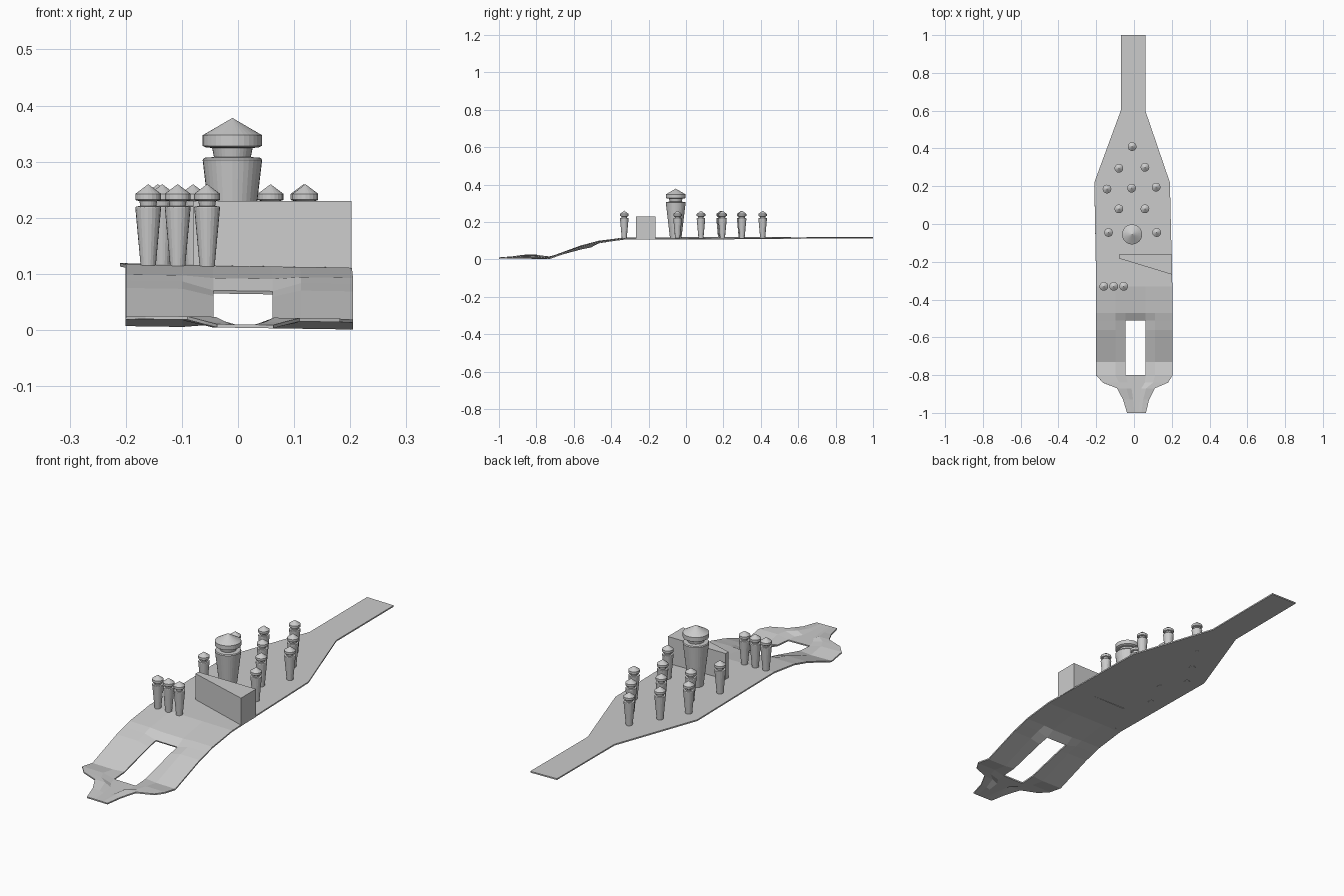
import bpy
import bmesh
import math

default_cube = bpy.data.objects.get("Cube")
if default_cube:
    bpy.data.objects.remove(default_cube, do_unlink=True)

# One plain grey for everything
grey = bpy.data.materials.new("plain_grey")
grey.use_nodes = True
colour = (0.6, 0.6, 0.6, 1)
grey.diffuse_color = colour
grey.node_tree.nodes["Principled BSDF"].inputs["Base Color"].default_value = colour


def finish(name, bm):
    """Turn a bmesh into a flat-shaded grey object."""
    bmesh.ops.recalc_face_normals(bm, faces=bm.faces)
    mesh = bpy.data.meshes.new(name)
    bm.to_mesh(mesh)
    bm.free()
    mesh.materials.append(grey)
    obj = bpy.data.objects.new(name, mesh)
    bpy.context.collection.objects.link(obj)
    return obj


def build_deck():
    """Loft a thin ramped sheet from cross rows, leaving the window open."""
    # y, left x, right x, height of the sides, height of the middle
    rows = [
        (-1.0, -.037, .063, .010, .010),
        (-.93, -.058, .08, .015, .010),
        (-.87, -.09, .11, .023, .010),
        (-.84, -.165, .18, .023, .010),
        (-.80, -.2, .205, .022, .010),
        (-.73, -.2, .205, .010, .015),
        (-.56, -.2, .205, .072, .060),
        (-.51, -.2, .205, .085, .070),
        (-.47, -.2, .205, .096, .092),
        (-.33, -.2, .203, .114, .114),
        (.22, -.21, .19, .116, .116),
        (.60, -.07, .06, .117, .117),
        (1.0, -.07, .06, .118, .118),
    ]
    fractions = (0, .25, .385, .645, .77, 1)
    window_start, window_end, window_column = 4, 7, 2
    tilt = -.015
    bm = bmesh.new()
    grid = []
    for y, left, right, side, middle in rows:
        line = []
        for column, fraction in enumerate(fractions):
            x = left + (right - left) * fraction
            z = middle if column in (2, 3) else side
            line.append(bm.verts.new((x, y, z + tilt * x)))
        grid.append(line)
    for r in range(len(rows) - 1):
        for c in range(len(fractions) - 1):
            if c == window_column and window_start <= r < window_end:
                continue
            bm.faces.new((grid[r][c], grid[r][c + 1],
                          grid[r + 1][c + 1], grid[r + 1][c]))
    deck = finish("deck", bm)
    solid = deck.modifiers.new("thickness", "SOLIDIFY")
    solid.thickness = .006
    solid.offset = -1


def build_tower(name, x, y, radius, top, sides):
    """Spin a tapered body, neck and pointed cap around a vertical axis."""
    profile = [(.57, 0), (1, .72), (.95, .735), (.62, .74),
               (.68, .8), (.9, .805), (1, .815), (1, .885)]
    base = .11
    height = top - base
    bm = bmesh.new()
    rings = []
    for r, h in profile:
        ring = []
        for i in range(sides):
            angle = math.tau * i / sides
            ring.append(bm.verts.new((x + radius * r * math.cos(angle),
                                      y + radius * r * math.sin(angle),
                                      base + height * h)))
        rings.append(ring)
    tip = bm.verts.new((x, y, top))
    bm.faces.new(rings[0])
    for i in range(sides):
        j = (i + 1) % sides
        for low, high in zip(rings, rings[1:]):
            bm.faces.new((low[i], low[j], high[j], high[i]))
        bm.faces.new((rings[-1][i], rings[-1][j], tip))
    finish(name, bm)


def build_wedge():
    """Extrude the wedge-shaped wall from its plan."""
    plan = [(-.08, -.162), (-.08, -.182), (.202, -.268), (.202, -.162)]
    bm = bmesh.new()
    floor = bm.faces.new([bm.verts.new((x, y, .107)) for x, y in plan])
    result = bmesh.ops.extrude_face_region(bm, geom=[floor])
    verts = [g for g in result["geom"] if isinstance(g, bmesh.types.BMVert)]
    bmesh.ops.translate(bm, verts=verts, vec=(0, 0, .123))
    if not floor.is_valid or len(bm.faces) < 6:
        bm.faces.new([v for v in bm.verts if v not in verts])
    finish("wedge_wall", bm)


build_deck()
build_wedge()

# Large tower and the small towers around it
build_tower("large_tower", -.01, -.055, .053, .378, 32)
small_spots = [(-.01, .41), (-.08, .295), (.058, .3),
               (-.143, .185), (-.013, .19), (.117, .195),
               (-.08, .08), (.058, .08), (-.135, -.045), (.12, -.045)]
small_spots += [(-.16 + .0525 * i, -.33) for i in range(3)]
for number, (x, y) in enumerate(small_spots, 1):
    build_tower(f"small_tower_{number}", x, y, .023, .26, 20)
